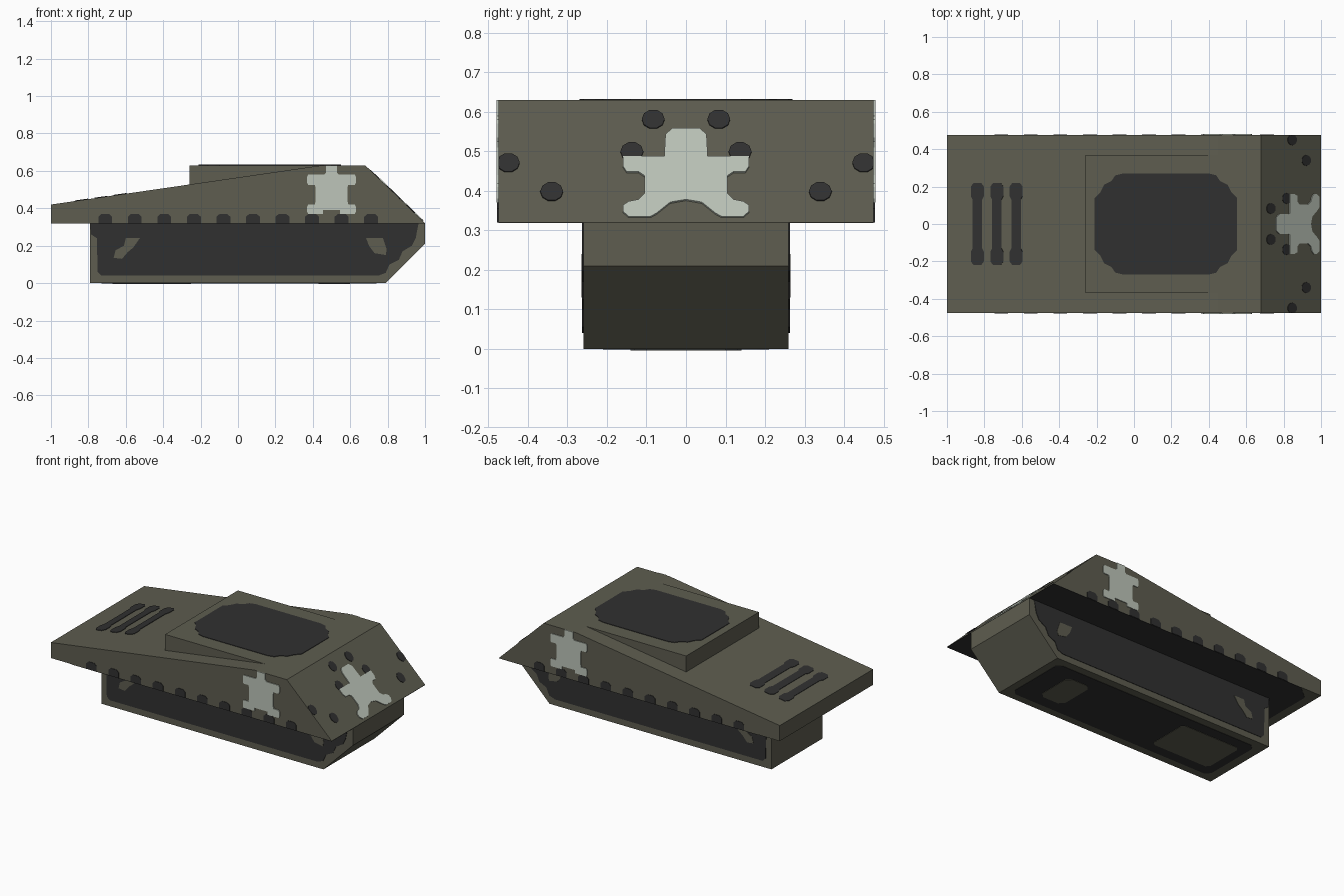
import bpy, bmesh, math
from mathutils import Vector

cube = bpy.data.objects.get("Cube")
if cube:
    bpy.data.objects.remove(cube)


def material(name, rgb):
    m = bpy.data.materials.new(name)
    m.use_nodes = True
    m.diffuse_color = (*rgb, 1)
    m.node_tree.nodes["Principled BSDF"].inputs["Base Color"].default_value = (*rgb, 1)
    return m


OLIVE = material("olive", (0.112, 0.110, 0.080))
DARK = material("charcoal", (0.030, 0.030, 0.030))
PALE = material("pale_grey_green", (0.51, 0.56, 0.49))


def prism(name, base, offset, mat):
    """Solid made by sweeping a flat outline along an offset."""
    bm = bmesh.new()
    face = bm.faces.new([bm.verts.new(p) for p in base])
    swept = bmesh.ops.extrude_face_region(bm, geom=[face])["geom"]
    bmesh.ops.translate(bm, verts=[v for v in swept if isinstance(v, bmesh.types.BMVert)], vec=offset)
    bmesh.ops.recalc_face_normals(bm, faces=bm.faces)
    mesh = bpy.data.meshes.new(name)
    bm.to_mesh(mesh)
    bm.free()
    mesh.materials.append(mat)
    obj = bpy.data.objects.new(name, mesh)
    bpy.context.collection.objects.link(obj)
    return obj


def hull(name, profile, half):
    return prism(name, [Vector((x, -half, z)) for x, z in profile], Vector((0, 2 * half, 0)), OLIVE)


def plate(name, outline, plane, mat, lift=0.003):
    """Thin painted plate; plane is (origin, u axis, v axis, normal)."""
    o, u, v, n = (Vector(a) for a in plane)
    return prism(name, [o + u * a + v * b for a, b in outline], n.normalized() * lift, mat)


def mirrored(half, cu=0.0):
    """Close a right-hand half outline by reflecting it about u = cu."""
    return [(cu + a, b) for a, b in half] + [(cu - a, b) for a, b in reversed(half)]


def box(a0, a1, b0, b1, c):
    """Rectangle with cut corners."""
    return [(a0 + c, b0), (a1 - c, b0), (a1, b0 + c), (a1, b1 - c),
            (a1 - c, b1), (a0 + c, b1), (a0, b1 - c), (a0, b0 + c)]


# Main bodies
hull("upper_hull", [(-1, .32), (1, .32), (.68, .63), (.45, .63), (-1, .42)], .475)
hull("lower_hull", [(-.79, 0), (.79, 0), (1, .21), (1, .32), (-.79, .32)], .26)
hull("raised_deck", [(-.26, .5), (.45, .5), (.45, .63), (-.26, .63)], .37)

# Planes carrying painted plates
TOP = ((0, 0, .63), (1, 0, 0), (0, 1, 0), (0, 0, 1))
REAR_DECK = ((-1, 0, .42), (0, 1, 0), (1, 0, .145), (-.145, 0, 1))
NOSE = ((1, 0, .32), (0, 1, 0), (-.32 / .31, 0, 1), (.31, 0, .32))
BELLY = ((0, 0, .003), (1, 0, 0), (0, 1, 0), (0, 0, -1))
UNDER = ((0, 0, .32), (1, 0, 0), (0, 1, 0), (0, 0, -1))

# Roof panel with stepped corners
corner = [(.38, .14), (.35, .17), (.33, .21), (.29, .23), (.27, .26), (.23, .27)]
right = [(a, -b) for a, b in reversed(corner)] + corner
plate("roof_panel", mirrored(right, .17), TOP, DARK)

# Vent slots with swollen ends on the rear deck
end = [(.025, .13), (.035, .15), (.035, .20), (.02, .22)]
slot = mirrored([(a, -b) for a, b in reversed(end)] + end)
for i, x in enumerate((.163, .267, .37)):
    plate(f"vent_slot_{i + 1}", [(b, x + a) for a, b in slot], REAR_DECK, DARK)

# Nose marking and spots
nose_cross = mirrored([(0, .055), (.04, .048), (.075, .02), (.09, .012), (.145, .012),
                       (.16, .025), (.16, .04), (.145, .05), (.12, .055), (.105, .07),
                       (.105, .115), (.12, .125), (.15, .125), (.16, .14), (.16, .165),
                       (.055, .165), (.052, .22), (.035, .235)])
plate("nose_marking", nose_cross, NOSE, PALE, .005)
for side, s in (("left", 1), ("right", -1)):
    for i, (y, z) in enumerate(((.083, .26), (.137, .178), (.34, .077), (.45, .15))):
        ring = [k * math.tau / 10 for k in range(10)]
        spot = [(s * min(y + .029 * math.cos(t), .475), z + .024 * math.sin(t)) for t in ring]
        plate(f"nose_spot_{side}_{i + 1}", spot, NOSE, DARK)

# Side paint on both flanks
flank = [(-.79, .318), (-.785, .26), (-.755, .24), (-.75, .06), (-.73, .04), (.75, .04),
         (.79, .055), (.81, .10), (.86, .125), (.88, .17), (.93, .20), (.95, .24), (.965, .318)]
rear_patch = [(-.6, .24), (-.525, .24), (-.56, .19), (-.59, .165), (-.62, .13),
              (-.665, .135), (-.655, .175), (-.61, .2)]
front_patch = [(.685, .24), (.775, .24), (.795, .18), (.79, .15), (.73, .16), (.70, .2)]
side_cross = mirrored([(.045, .37), (.125, .37), (.13, .38), (.13, .41), (.125, .42), (.09, .42),
                       (.085, .44), (.085, .51), (.09, .525), (.125, .525), (.13, .535),
                       (.13, .57), (.125, .58), (.04, .58), (.03, .59), (.03, .63)], .5)
side_cross.append((.455, .39))
side_cross.insert(0, (.545, .39))
bump = mirrored([(.037, .32), (.037, .355), (.02, .37)])
for side, s in (("front", -1), ("back", 1)):
    low = ((0, s * .26, 0), (1, 0, 0), (0, 0, 1), (0, s, 0))
    high = ((0, s * .475, 0), (1, 0, 0), (0, 0, 1), (0, s, 0))
    plate(f"{side}_flank_panel", flank, low, DARK)
    plate(f"{side}_flank_patch_rear", rear_patch, low, OLIVE, .005)
    plate(f"{side}_flank_patch_nose", front_patch, low, OLIVE, .005)
    plate(f"{side}_marking", side_cross, high, PALE, .005)
    for i in range(10):
        x = -.71 + i * .158
        plate(f"{side}_skirt_bump_{i + 1}", [(x + a, b) for a, b in bump], high, DARK)

# Dark underside of the overhang, and belly paint
plate("overhang_underside", [(-.94, -.4), (-.85, -.475), (1, -.475), (1, .475), (-.85, .475), (-.94, .4)],
      UNDER, DARK, .002)
BELLY_BASE = ((0, 0, .002), *BELLY[1:])
plate("belly_panel", box(-.73, .74, -.21, .21, .03), BELLY_BASE, DARK, .004)
plate("belly_patch_nose", box(.43, .60, -.13, .13, .03), BELLY_BASE, OLIVE, .006)
plate("belly_patch_rear", box(-.67, -.25, -.14, .14, .02), BELLY_BASE, OLIVE, .006)
